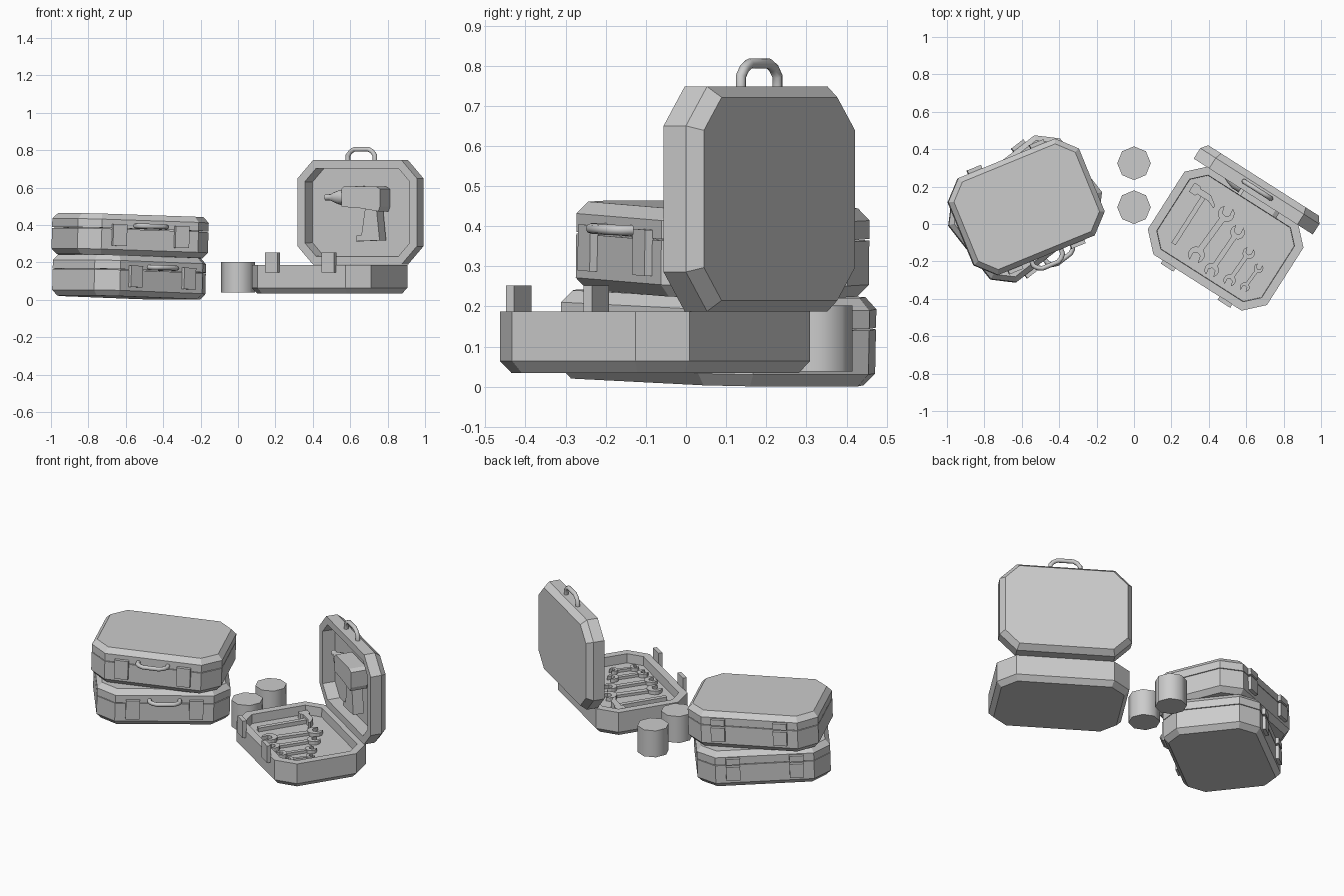
import bpy, bmesh
from math import radians, sin, cos, pi
from mathutils import Matrix, Vector

if "Cube" in bpy.data.objects:
    bpy.data.objects.remove(bpy.data.objects["Cube"])

W, D, C = 0.755, 0.56, 0.098   # case width, depth, corner cut


def T(x, y, z=0):
    return Matrix.Translation((x, y, z))


def R(deg, axis):
    return Matrix.Rotation(radians(deg), 4, axis)


def finish(bm, name, m):
    bmesh.ops.recalc_face_normals(bm, faces=bm.faces)
    me = bpy.data.meshes.new(name)
    bm.to_mesh(me)
    bm.free()
    ob = bpy.data.objects.new(name, me)
    bpy.context.collection.objects.link(ob)
    ob.matrix_world = m
    return ob


def loft(name, rings, m):
    """Skin a stack of closed rings and cap both ends."""
    bm = bmesh.new()
    loops = [[bm.verts.new(p) for p in r] for r in rings]
    n = len(rings[0])
    for a, b in zip(loops, loops[1:]):
        for i in range(n):
            bm.faces.new((a[i], a[(i + 1) % n], b[(i + 1) % n], b[i]))
    bm.faces.new(loops[0])
    bm.faces.new(loops[-1])
    return finish(bm, name, m)


def prism(name, pts, z0, z1, m):
    return loft(name, [[(x, y, z) for x, y in pts] for z in (z0, z1)], m)


def box(name, x0, x1, y0, y1, z0, z1, m):
    return prism(name, [(x0, y0), (x1, y0), (x1, y1), (x0, y1)], z0, z1, m)


def round_part(name, profile, n, m):
    ob = loft(name, [[(r * cos(2 * pi * i / n), r * sin(2 * pi * i / n), z)
                      for i in range(n)] for r, z in profile], m)
    bpy.context.view_layer.objects.active = ob
    ob.select_set(True)
    bpy.ops.object.shade_smooth_by_angle(angle=radians(50))
    ob.select_set(False)
    return ob


def octagon(inset, z):
    a, b, c = W / 2 - inset, D / 2 - inset, C - inset * 0.586
    return [(a, b - c, z), (a - c, b, z), (c - a, b, z), (-a, b - c, z),
            (-a, c - b, z), (c - a, -b, z), (a - c, -b, z), (a, c - b, z)]


def shell(name, height, floor, m, bevel=0.03):
    """Tray with bevelled outside edge, flat rim and recessed floor."""
    prof = [(0.027, 0), (0, bevel), (0, height), (0.045, height), (0.047, floor)]
    return loft(name, [octagon(*p) for p in prof], m)


def handle(name, m):
    cu = bpy.data.curves.new(name, 'CURVE')
    cu.dimensions = '3D'
    cu.bevel_depth, cu.bevel_resolution, cu.use_fill_caps = 0.013, 2, True
    path = [(-.085, -.01), (-.085, .025), (-.068, .045), (-.045, .057)]
    path += [(-x, y) for x, y in reversed(path)]
    s = cu.splines.new('POLY')
    s.points.add(len(path) - 1)
    for p, (x, y) in zip(s.points, path):
        p.co = (x, D / 2 + y, 0.06, 1)
    ob = bpy.data.objects.new(name, cu)
    bpy.context.collection.objects.link(ob)
    ob.matrix_world = m
    bpy.context.view_layer.objects.active = ob
    ob.select_set(True)
    bpy.ops.object.convert(target='MESH')
    bpy.ops.object.shade_smooth_by_angle(angle=radians(50))
    ob.select_set(False)


def latches(name, side, z0, z1, m):
    y0, y1 = sorted((side * (D / 2 - 0.004), side * (D / 2 + 0.02)))
    for s in (-1, 1):
        box(name, s * .18 - .04, s * .18 + .04, y0, y1, z0, z1, m)


# Two closed cases, stacked and slightly tilted
for label, x, y, z, ang in (("lower", -.585, .078, .012, 38),
                            ("upper", -.58, .09, .233, 22.3)):
    m = T(x, y, z) @ R(ang, 'Z') @ R(1.8, 'Y')
    lid = m @ T(0, 0, .22) @ R(180, 'X')
    shell(label + "_case_base", .14, .097, m)
    shell(label + "_case_lid", .076, .027, lid)
    handle(label + "_case_handle", lid)
    latches(label + "_case_latch", -1, .05, .165, m)
    latches(label + "_case_hinge", 1, .05, .135, m)
    latches(label + "_case_hinge_top", 1, .148, .185, m)

# Open case: base, raised lid, latches, handle
base = T(.49, -.077, .034) @ R(-32.5, 'Z')
lid = base @ T(.004, .37, .434) @ R(90, 'X')
shell("open_case_base", .153, .097, base)
shell("open_case_lid", .102, .027, lid, .036)
handle("open_case_handle", lid)
latches("open_case_latch", -1, .112, .218, base)

# Hammer
box("hammer_handle", -.232, -.206, -.175, .14, .1, .124, base)
prism("hammer_head", [(-.3, .105), (-.262, .105), (-.255, .118), (-.185, .118),
                      (-.14, .1), (-.143, .118), (-.19, .152), (-.255, .152),
                      (-.262, .162), (-.3, .162)], .096, .137, base)


# Wrenches: shaft plus an open jaw at each end
def wrench(a, b, r):
    a, b = Vector(a), Vector(b)
    d = (b - a).normalized()
    s = Vector((-d.y, d.x)) * r * .36
    p, q = a + d * r * .8, b - d * r * .8
    prism("wrench_shaft", [p - s, q - s, q + s, p + s], .1, .116, base)
    for c, out in ((a, -d), (b, d)):
        rot = Matrix.Rotation(math_angle(out) + .26, 2)
        jaw = [(r * cos(t), r * sin(t)) for t in
               (radians(32 + 296 * i / 10) for i in range(11))]
        jaw += [(-.05 * r, -.45 * r), (-.3 * r, 0), (-.05 * r, .45 * r)]
        prism("wrench_jaw", [c + rot @ Vector(v) for v in jaw], .098, .12, base)


def math_angle(v):
    return -Vector((1, 0)).angle_signed(v)


for a, b, r in (((-.068, .112), (-.085, -.158), .045),
                ((.036, .062), (.028, -.183), .039),
                ((.146, 0), (.138, -.178), .033),
                ((.234, -.04), (.226, -.165), .026)):
    wrench(a, b, r)

# Power drill stored in the lid
prism("drill_body", [(-.08, .03), (.04, .022), (.155, .005), (.165, .03), (.165, .125),
                     (.14, .138), (-.06, .14), (-.08, .125)], .035, .135, lid)
prism("drill_grip", [(.06, .03), (.13, .02), (.15, -.15), (0, -.155),
                     (.005, -.125), (.035, -.12)], .05, .115, lid)
round_part("drill_chuck", [(.04, 0), (.04, .04), (.028, .075), (.017, .1), (.017, .13)],
           12, lid @ T(-.08, .08, .085) @ R(-90, 'Y'))

# Two octagonal cans between the cases
for y in (.325, .09):
    round_part("can", [(.09, .038), (.09, .203)], 8, T(0, y))
